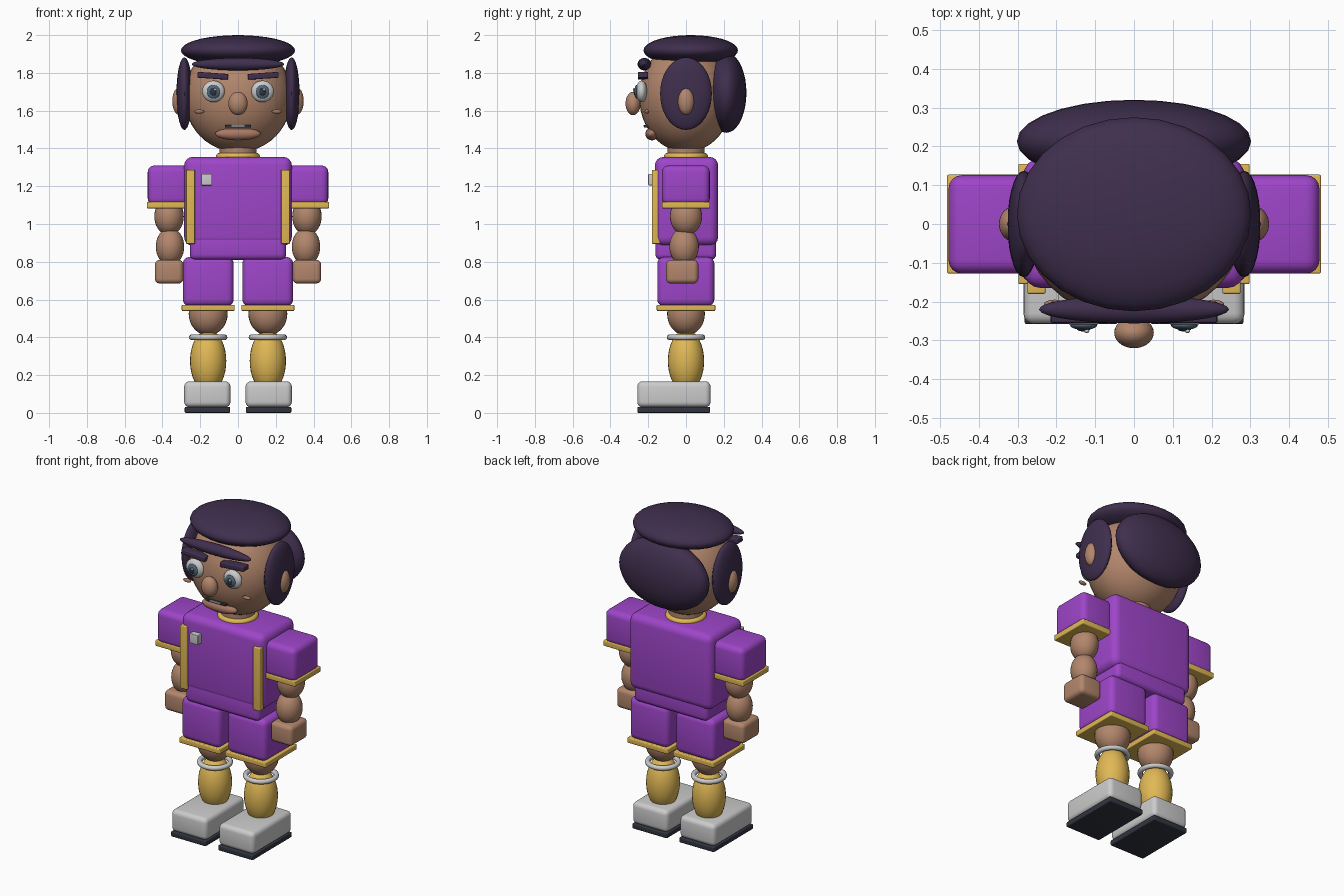
import bpy
from math import radians

if "Cube" in bpy.data.objects:
    bpy.data.objects.remove(bpy.data.objects["Cube"])


def material(name, rgb):
    m = bpy.data.materials.new(name)
    m.diffuse_color = (*rgb, 1)
    m.use_nodes = True
    m.node_tree.nodes["Principled BSDF"].inputs["Base Color"].default_value = m.diffuse_color
    return m


PURPLE = material("purple_cloth", (0.34, 0.06, 0.58))
GOLD = material("gold_trim", (0.75, 0.48, 0.09))
SKIN = material("skin", (0.45, 0.24, 0.15))
LIP = material("lip", (0.40, 0.19, 0.13))
HAIR = material("hair", (0.05, 0.028, 0.075))
DARK = material("dark", (0.03, 0.035, 0.05))
IRIS = material("iris", (0.08, 0.14, 0.2))


def finish(name, mat, angle=40):
    o = bpy.context.object
    o.name = name
    if mat:
        o.data.materials.append(mat)
    bpy.ops.object.shade_smooth_by_angle(angle=radians(angle))
    return o


def box(name, lo, hi, mat=None, bevel=0.0, rot_y=0.0):
    """Rounded box between two corners."""
    bpy.ops.mesh.primitive_cube_add(size=1, location=[(a + b) / 2 for a, b in zip(lo, hi)])
    o = bpy.context.object
    o.scale = [b - a for a, b in zip(lo, hi)]
    bpy.ops.object.transform_apply(location=False, rotation=False, scale=True)
    if bevel:
        m = o.modifiers.new("bevel", 'BEVEL')
        m.width, m.segments = bevel, 4
        bpy.ops.object.modifier_apply(modifier="bevel")
    o.rotation_euler.y = rot_y
    return finish(name, mat)


def ball(name, center, radii, mat=None, segs=28):
    bpy.ops.mesh.primitive_uv_sphere_add(segments=segs, ring_count=segs * 2 // 3,
                                         radius=1, location=center)
    bpy.context.object.scale = radii
    bpy.ops.object.transform_apply(location=False, rotation=False, scale=True)
    return finish(name, mat)


def ring(name, center, major, minor, mat=None):
    bpy.ops.mesh.primitive_torus_add(location=center, major_radius=major, minor_radius=minor,
                                     major_segments=32, minor_segments=10)
    return finish(name, mat)


def side_box(name, s, x0, x1, y, z, mat=None, bevel=0.0, tilt=0.0):
    """Box spanning x0..x1 on side s (-1 or 1)."""
    a, b = sorted((s * x0, s * x1))
    return box(name, (a, y[0], z[0]), (b, y[1], z[1]), mat, bevel, s * tilt)


# Torso, hips, neck
box("torso", (-0.285, -0.165, 0.885), (0.285, 0.17, 1.355), PURPLE, 0.045)
box("hips", (-0.255, -0.162, 0.81), (0.255, 0.16, 0.95), PURPLE, 0.03)
box("chest_badge", (-0.195, -0.2, 1.205), (-0.137, -0.15, 1.265), None, 0.004)
ring("collar", (0, 0, 1.357), 0.098, 0.019, GOLD)
bpy.ops.mesh.primitive_cylinder_add(vertices=28, radius=0.098, depth=0.16, location=(0, 0, 1.38))
finish("neck", SKIN)

for s, side in ((-1, "right"), (1, "left")):
    # Legs
    side_box(f"{side}_sole", s, 0.042, 0.282, (-0.258, 0.128), (0, 0.032), DARK, 0.006)
    side_box(f"{side}_shoe", s, 0.04, 0.285, (-0.258, 0.13), (0.03, 0.167), None, 0.028)
    ball(f"{side}_sock", (s * 0.158, 0, 0.275), (0.096, 0.096, 0.165), GOLD)
    ring(f"{side}_sock_band", (s * 0.158, 0, 0.40), 0.087, 0.015)
    ball(f"{side}_knee", (s * 0.158, 0, 0.525), (0.103, 0.1, 0.115), SKIN)
    side_box(f"{side}_shorts_hem", s, 0.018, 0.298, (-0.155, 0.155), (0.54, 0.572), GOLD, 0.005)
    side_box(f"{side}_shorts_leg", s, 0.023, 0.292, (-0.152, 0.15), (0.565, 0.825), PURPLE, 0.035)
    # Jersey stripe
    side_box(f"{side}_stripe", s, 0.228, 0.275, (-0.18, -0.137), (0.895, 1.287), GOLD, 0.005)
    # Arms
    side_box(f"{side}_sleeve", s, 0.26, 0.478, (-0.128, 0.126), (1.1, 1.31), PURPLE, 0.035)
    side_box(f"{side}_cuff", s, 0.275, 0.482, (-0.128, 0.127), (1.083, 1.117), GOLD, 0.005)
    ball(f"{side}_upper_arm", (s * 0.365, 0, 1.04), (0.078, 0.085, 0.1), SKIN)
    ball(f"{side}_forearm", (s * 0.36, -0.01, 0.88), (0.075, 0.078, 0.1), SKIN)
    side_box(f"{side}_hand", s, 0.29, 0.44, (-0.105, 0.065), (0.685, 0.81), SKIN, 0.025)
    # Side of head
    ball(f"{side}_side_hair", (s * 0.284, 0, 1.69), (0.042, 0.137, 0.192), HAIR)
    ball(f"{side}_ear", (s * 0.312, 0, 1.65), (0.036, 0.044, 0.072), SKIN)
    # Face features
    ball(f"{side}_eye", (s * 0.13, -0.235, 1.702), (0.06, 0.03, 0.057), None, 24)
    ball(f"{side}_iris", (s * 0.13, -0.261, 1.70), (0.035, 0.012, 0.036), IRIS, 20)
    ball(f"{side}_pupil", (s * 0.13, -0.27, 1.70), (0.018, 0.007, 0.02), DARK, 16)
    ball(f"{side}_eye_glint", (s * 0.13 + 0.008, -0.276, 1.712), (0.007, 0.005, 0.007), None, 12)
    side_box(f"{side}_eyebrow", s, 0.052, 0.215, (-0.255, -0.2), (1.769, 1.8), HAIR, 0.006,
             radians(-4))
    ball(f"{side}_cheek_mark", (s * 0.205, -0.207, 1.595), (0.027, 0.012, 0.011), LIP, 16)

# Head and face
ball("head", (0, 0, 1.673), (0.285, 0.248, 0.293), SKIN, 36)
ball("nose", (0, -0.28, 1.638), (0.051, 0.04, 0.062), SKIN)
box("mouth", (-0.07, -0.222, 1.51), (0.07, -0.19, 1.525), DARK, 0.004)
box("teeth", (-0.035, -0.226, 1.517), (0.035, -0.2, 1.524), None)
ball("lower_lip", (0, -0.18, 1.477), (0.12, 0.035, 0.034), LIP)

# Hair
ball("hair_cap", (0, 0.025, 1.919), (0.302, 0.25, 0.081), HAIR)
ball("back_hair", (0, 0.213, 1.695), (0.302, 0.107, 0.212), HAIR)
ball("fringe", (0, -0.22, 1.846), (0.245, 0.036, 0.033), HAIR)
